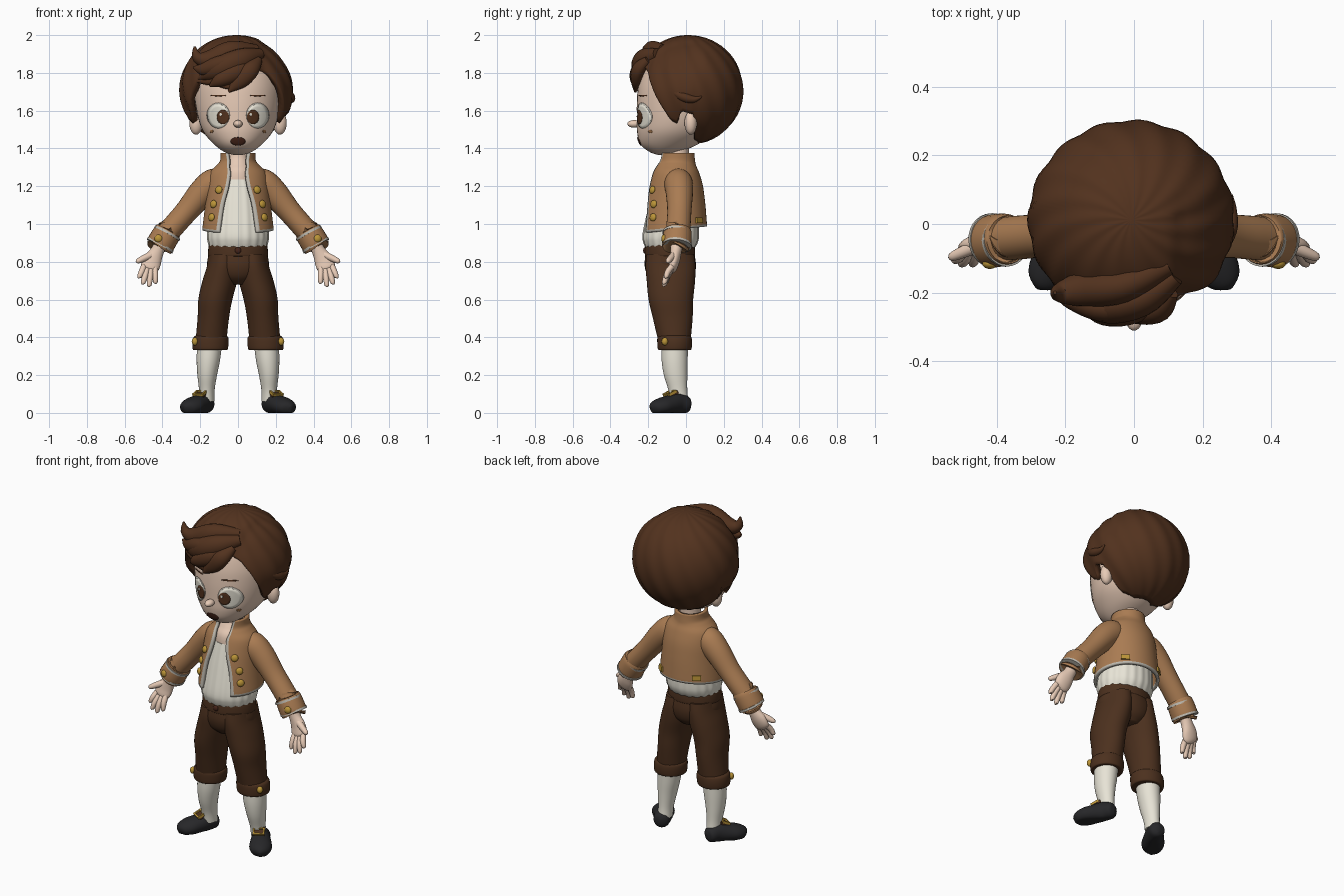
import bpy, bmesh, math
from mathutils import Vector, Matrix
from mathutils.bvhtree import BVHTree

cube = bpy.data.objects.get("Cube")
if cube:
    bpy.data.objects.remove(cube, do_unlink=True)


def material(name, *rgb):
    mat = bpy.data.materials.new(name)
    mat.use_nodes = True
    mat.diffuse_color = (*rgb, 1)
    mat.node_tree.nodes["Principled BSDF"].inputs["Base Color"].default_value = (*rgb, 1)
    return mat


brown = material("hair brown", .085, .032, .013)
cloth = material("trouser brown", .072, .03, .013)
skin = material("skin", .82, .61, .48)
tan = material("jacket tan", .4, .2, .085)
cream = material("cream", .8, .77, .67)
trim = material("trim grey", .52, .49, .43)
black = material("shoe black", .02, .02, .022)
gold = material("gold", .5, .3, .04)
lip = material("mouth brown", .06, .018, .01)


def finish(name, bm, mats, solid=0, fix=True):
    if fix:
        bmesh.ops.recalc_face_normals(bm, faces=bm.faces[:])
    mesh = bpy.data.meshes.new(name)
    bm.to_mesh(mesh)
    bm.free()
    for mat in mats:
        mesh.materials.append(mat)
    mesh.shade_smooth()
    mesh.set_sharp_from_angle(angle=math.radians(45))
    obj = bpy.data.objects.new(name, mesh)
    bpy.context.collection.objects.link(obj)
    if solid:
        mod = obj.modifiers.new("thickness", "SOLIDIFY")
        mod.thickness, mod.offset = solid, -1
    return obj


def grid(name, rows, mats, closed=True, caps=(True, True), rule=None, solid=0):
    """Skin rows of points; rule(row, column) picks the material slot."""
    bm = bmesh.new()
    vs = [[bm.verts.new(p) for p in row] for row in rows]
    n = len(vs[0])
    for i in range(len(vs) - 1):
        for j in range(n if closed else n - 1):
            k = (j + 1) % n
            f = bm.faces.new((vs[i][j], vs[i][k], vs[i + 1][k], vs[i + 1][j]))
            if rule:
                f.material_index = rule(i, j)
    if caps[0]:
        bm.faces.new(vs[0][::-1])
    if caps[1]:
        bm.faces.new(vs[-1])
    return finish(name, bm, mats, solid, fix=not solid)


def smooth(rows, steps=5):
    """Catmull-Rom resampling of rows of numbers."""
    out, last = [], len(rows) - 1
    for i in range(last):
        quad = [rows[min(max(i + d, 0), last)] for d in (-1, 0, 1, 2)]
        for s in range(steps):
            t = s / steps
            out.append([.5 * (2*b + (c - a)*t + (2*a - 5*b + 4*c - d)*t*t + (3*b - a - 3*c + d)*t**3)
                        for a, b, c, d in zip(*quad)])
    return out + [list(rows[-1])]


def loft(name, rows, mat, side=1, n=40, ripple=0, waves=20):
    """Horizontal oval rings: z, centre x, centre y, radius x, radius y."""
    rings = []
    for z, cx, cy, rx, ry in smooth(rows):
        ring = []
        for j in range(n):
            a = math.tau * j / n
            w = 1 + ripple * math.cos(waves * a)
            ring.append((side * (cx + rx * w * math.sin(a)), cy - ry * w * math.cos(a), z))
        rings.append(ring)
    return grid(name, rings, [mat])


def tube(name, rows, mat, side=1, up=(0, 1, 0), n=20, floor=-1):
    """Tapered tube along a path: x, y, z, radius across, radius along up."""
    path = smooth(rows)
    pos = [Vector(p[:3]) for p in path]
    rings = []
    for i, p in enumerate(path):
        t = (pos[min(i + 1, len(pos) - 1)] - pos[max(i - 1, 0)]).normalized()
        u = t.cross(Vector(up)).normalized()
        v = u.cross(t)
        ring = []
        for j in range(n):
            a = math.tau * j / n
            q = pos[i] + u * max(p[3], .002) * math.cos(a) + v * max(p[4], .002) * math.sin(a)
            ring.append((side * q.x, q.y, max(q.z, floor)))
        rings.append(ring)
    return grid(name, rings, [mat])


def ball(name, loc, radii, mat, rot=Matrix()):
    bm = bmesh.new()
    m = Matrix.Translation(loc) @ rot.to_4x4() @ Matrix.Diagonal((*radii, 1))
    bmesh.ops.create_uvsphere(bm, u_segments=20, v_segments=12, radius=1, matrix=m)
    return finish(name, bm, [mat])


def box(name, loc, size, mat, rot=Matrix()):
    bm = bmesh.new()
    m = Matrix.Translation(loc) @ rot.to_4x4() @ Matrix.Diagonal((*size, 1))
    bmesh.ops.create_cube(bm, size=1, matrix=m)
    return finish(name, bm, [mat])


def tree(obj):
    return BVHTree.FromPolygons([v.co for v in obj.data.vertices], [p.vertices for p in obj.data.polygons])


def decal(name, bvh, x, z, rx, rz, mat, lift, n=24):
    """Thin oval plate laid on the front of a surface."""
    rings = []
    for k in (1, .75, .5, .25, .02):
        ring = []
        for j in range(n):
            a = math.tau * j / n
            px, pz = x + k * rx * math.cos(a), z + k * rz * math.sin(a)
            hit = bvh.ray_cast(Vector((px, -1, pz)), Vector((0, 1, 0)))[0]
            ring.append((px, hit.y - lift, pz))
        rings.append(ring)
    return grid(name, rings, [mat], caps=(False, True), solid=.003)


# Head, ears, nose and neck
head = loft("head", [(1.365, 0, -.125, .02, .02), (1.38, 0, -.115, .07, .075), (1.42, 0, -.09, .125, .15),
                     (1.48, 0, -.06, .178, .198), (1.55, 0, -.04, .208, .22), (1.65, 0, -.02, .228, .24),
                     (1.75, 0, 0, .235, .25), (1.85, 0, 0, .21, .215), (1.93, 0, 0, .13, .13)], skin)
face = tree(head)
ball("nose", (0, -.275, 1.53), (.024, .036, .02), skin)
loft("neck", [(1.15, 0, -.06, .1, .1), (1.27, 0, -.06, .09, .095), (1.32, 0, -.05, .07, .075),
              (1.36, 0, -.045, .058, .06), (1.45, 0, -.04, .058, .06)], skin)
decal("mouth", face, 0, 1.437, .04, .022, lip, .005)
for s in (1, -1):
    ball("ear", (s * .222, .025, 1.535), (.036, .033, .062), skin)
    decal("lash", face, s * .105, 1.576, .061, .066, trim, .003)
    decal("eye_white", face, s * .105, 1.57, .056, .064, cream, .005)
    decal("iris", face, s * .08, 1.566, .032, .038, brown, .007)
    decal("eye_glint", face, s * .08 - .012, 1.58, .007, .008, cream, .009)
    decal("eyebrow", face, s * .105, 1.68, .042, .004, brown, .004)
    decal("freckle", face, s * .14, 1.49, .009, .008, tan, .003)

# Hair cap: every column runs from the hairline to the crown
hairline = [(-180, 1.43), (-125, 1.43), (-103, 1.45), (-96, 1.58), (-82, 1.6), (-76, 1.53), (-68, 1.55),
            (-60, 1.63), (-52, 1.7), (-45, 1.75), (-20, 1.73), (-5, 1.71), (10, 1.77), (25, 1.84), (38, 1.8),
            (48, 1.73), (58, 1.64), (68, 1.55), (76, 1.53), (82, 1.6), (96, 1.58), (103, 1.45),
            (125, 1.43), (180, 1.43)]


def hair_edge(deg):
    for (a, za), (b, zb) in zip(hairline, hairline[1:]):
        if a <= deg <= b:
            return za + (zb - za) * (deg - a) / (b - a)


columns, levels = 120, 28
rows = []
for i in range(levels):
    row = []
    for j in range(columns):
        deg = -180 + 360 * j / columns
        a, low = math.radians(deg), math.asin((hair_edge(deg) - 1.71) / .29)
        e = low + (math.radians(89) - low) * i / (levels - 1)
        r = 1 + .012 * math.sin(15 * a + 6 * e) * math.cos(e)
        x, y, z = math.cos(e) * math.sin(a), -math.cos(e) * math.cos(a), math.sin(e)
        # Shallow step beside the parting
        if z > 0 and y < .3:
            r -= .035 * min(max((x - .38) * 8, 0), 1) * min(z * 2, 1) * min((.3 - y) * 4, 1)
        row.append((-.008 + .3 * r * x, .012 + .29 * r * y, 1.71 + .29 * r * z))
    rows.append(row)
grid("hair_cap", rows, [brown], caps=(False, True), solid=.035)

# Swept fringe and side locks
locks = [
    [(.12, -.15, 1.9, .03, .03), (.02, -.22, 1.87, .06, .05), (-.1, -.235, 1.82, .06, .05), (-.21, -.19, 1.77, .01, .01)],
    [(.11, -.2, 1.87, .02, .02), (.07, -.25, 1.82, .045, .035), (.01, -.262, 1.76, .045, .03), (-.05, -.268, 1.7, .006, .006)],
    [(.1, -.12, 1.92, .03, .03), (-.03, -.18, 1.91, .06, .05), (-.15, -.19, 1.87, .05, .05),
     (-.215, -.2, 1.885, .03, .03), (-.23, -.2, 1.94, .005, .005)],
    [(.1, -.21, 1.85, .02, .02), (0, -.25, 1.81, .05, .04), (-.09, -.26, 1.765, .04, .035), (-.15, -.245, 1.73, .006, .006)],
    [(.05, -.22, 1.87, .03, .03), (-.08, -.245, 1.85, .045, .04), (-.18, -.22, 1.82, .035, .03), (-.235, -.2, 1.83, .006, .006)],
]
for lock in locks:
    tube("fringe_lock", lock, brown)
for s in (1, -1):
    tube("side_lock", [(.25, -.1, 1.72, .01, .01), (.275, -.02, 1.675, .025, .025), (.282, .04, 1.66, .018, .018),
                       (.285, .085, 1.675, .003, .003)], brown, s, up=(1, 0, 0))

# Shirt
loft("shirt", [(.86, 0, -.085, .145, .12), (.9, 0, -.082, .158, .142), (.95, 0, -.08, .162, .148),
               (1.08, 0, -.068, .148, .132), (1.18, 0, -.06, .125, .115), (1.235, 0, -.06, .1, .1)],
     cream, n=120, ripple=.012)

# Open jacket with edged front and hem: z, centre y, radius x, radius y, half opening
cut = smooth([(.965, -.065, .188, .176, .1), (1.1, -.06, .174, .162, .08), (1.2, -.055, .165, .145, .052),
              (1.27, -.055, .15, .125, .042), (1.31, -.055, .115, .108, .048), (1.335, -.052, .095, .1, .05),
              (1.375, -.052, .092, .096, .058)])
hem = cut[0][:]
hem[0] -= .014
cut.insert(0, hem)
rows = []
for z, cy, rx, ry, half in cut:
    gap = math.asin(half / rx)
    span = math.tau - 2 * gap
    angles = [gap] + [gap + .1 + (span - .2) * j / 56 for j in range(57)] + [math.tau - gap]
    rows.append([(rx * math.sin(a), cy - ry * math.cos(a),
                  z + .018 * (1 - math.cos(a)) * max(0, (1.15 - z) * 5)) for a in angles])
jacket = grid("jacket", rows, [tan, trim], closed=False, caps=(False, False), solid=.018,
              rule=lambda i, j: int(i == 0 or j in (0, 57)))
coat = tree(jacket)


def stud(name, x, z, way, mat=gold, plate=False):
    p, normal = coat.ray_cast(Vector((x, -way, z)), Vector((0, way, 0)))[:2]
    rot = normal.to_track_quat("Z", "Y").to_matrix()
    if plate:
        box(name, p, (.05, .03, .016), mat, rot)
    else:
        ball(name, p + normal * .004, (.021, .021, .012), mat, rot)


for s in (1, -1):
    for x, z in ((.1, 1.18), (.128, 1.105), (.138, 1.035)):
        stud("jacket_button", s * x, z, 1)
    stud("hem_clasp", s * .12, 1.02, -1, plate=True)

    # Sleeve, turned cuff and edging
    tube("sleeve", [(.08, -.045, 1.235, .06, .06), (.13, -.04, 1.215, .078, .075), (.19, -.035, 1.165, .073, .072),
                    (.27, -.035, 1.07, .062, .064), (.34, -.04, .99, .06, .064), (.4, -.047, .92, .06, .064)],
         tan, s, n=28)
    tube("cuff", [(.368, -.044, .965, .06, .06), (.372, -.044, .958, .072, .074), (.412, -.05, .89, .074, .077),
                  (.416, -.05, .884, .064, .064)], tan, s, n=28)
    for x, z, r in ((.372, .956, .075), (.409, .893, .077)):
        tube("cuff_edging", [(x, -.047, z, r, r + .002), (x + .006, -.048, z - .011, r, r + .002)], trim, s, n=28)
    ball("cuff_button", (s * .42, -.115, .922), (.022, .016, .022), gold)

    # Hand
    tube("palm", [(.405, -.05, .9, .036, .034), (.428, -.053, .855, .036, .03), (.455, -.06, .805, .05, .027),
                  (.468, -.072, .765, .046, .022), (.475, -.08, .75, .02, .01)], skin, s)
    for x, y, z, tx, ty, tz in ((.498, -.075, .775, .522, -.105, .72), (.482, -.08, .76, .502, -.115, .688),
                                (.462, -.078, .758, .47, -.115, .676), (.44, -.072, .768, .437, -.105, .692)):
        tube("finger", [(x, y, z, .016, .016), ((x + tx) / 2, (y + ty) / 2 - .006, (z + tz) / 2, .016, .016),
                        (tx, ty, tz, .012, .012), (tx, ty, tz - .007, .003, .003)], skin, s, n=12)
    tube("thumb", [(.45, -.06, .84, .02, .02), (.495, -.08, .82, .018, .018), (.53, -.095, .803, .013, .013),
                   (.54, -.098, .798, .003, .003)], skin, s, n=12)

    # Trouser leg and rolled cuff
    loft("trouser_leg", [(.36, .145, -.06, .082, .082), (.5, .131, -.07, .083, .105), (.6, .12, -.08, .09, .118),
                         (.7, .096, -.08, .092, .128), (.78, .08, -.082, .083, .132), (.84, .075, -.083, .076, .125)],
         cloth, s)
    loft("trouser_cuff", [(.332, .147, -.06, .078, .076), (.336, .147, -.06, .092, .088), (.37, .146, -.06, .096, .092),
                          (.4, .144, -.061, .092, .09), (.41, .144, -.061, .078, .08)], cloth, s)
    ball("knee_button", (s * .228, -.112, .378), (.017, .017, .021), gold)

    # Stocking, shoe, tongue and buckle
    loft("stocking", [(.06, .165, -.035, .04, .048), (.12, .165, -.043, .041, .05), (.2, .163, -.055, .052, .062),
                      (.28, .157, -.06, .062, .069), (.37, .15, -.06, .066, .07)], cream, s)
    tube("shoe", [(.158, .024, .04, .012, .02), (.164, .008, .042, .042, .042), (.185, -.04, .05, .05, .055),
                  (.218, -.09, .042, .06, .05), (.245, -.13, .034, .063, .046), (.268, -.165, .026, .046, .036),
                  (.279, -.183, .018, .012, .018)], black, s, up=(0, 0, 1), n=28, floor=0)
    turn = Matrix.Rotation(s * .55, 3, "Z") @ Matrix.Rotation(.45, 3, "X")
    box("shoe_tongue", (s * .197, -.075, .1), (.06, .05, .016), cloth, turn)
    for d in (-1, 1):
        off = turn @ Vector((0, d * .02, .008))
        box("buckle_bar", Vector((s * .2, -.083, .098)) + off, (.066, .01, .014), gold, turn)
        off = turn @ Vector((d * .028, 0, .008))
        box("buckle_side", Vector((s * .2, -.083, .098)) + off, (.01, .048, .014), gold, turn)

# Seat and waistband
loft("trouser_seat", [(.68, 0, -.075, .06, .08), (.72, 0, -.08, .13, .12), (.78, 0, -.083, .163, .136),
                      (.85, 0, -.085, .153, .128)], cloth)
loft("waistband", [(.83, 0, -.085, .15, .125), (.834, 0, -.085, .159, .133), (.885, 0, -.085, .155, .13),
                   (.892, 0, -.085, .145, .12)], cloth)
ball("waist_button", (0, -.217, .86), (.017, .01, .017), lip)
